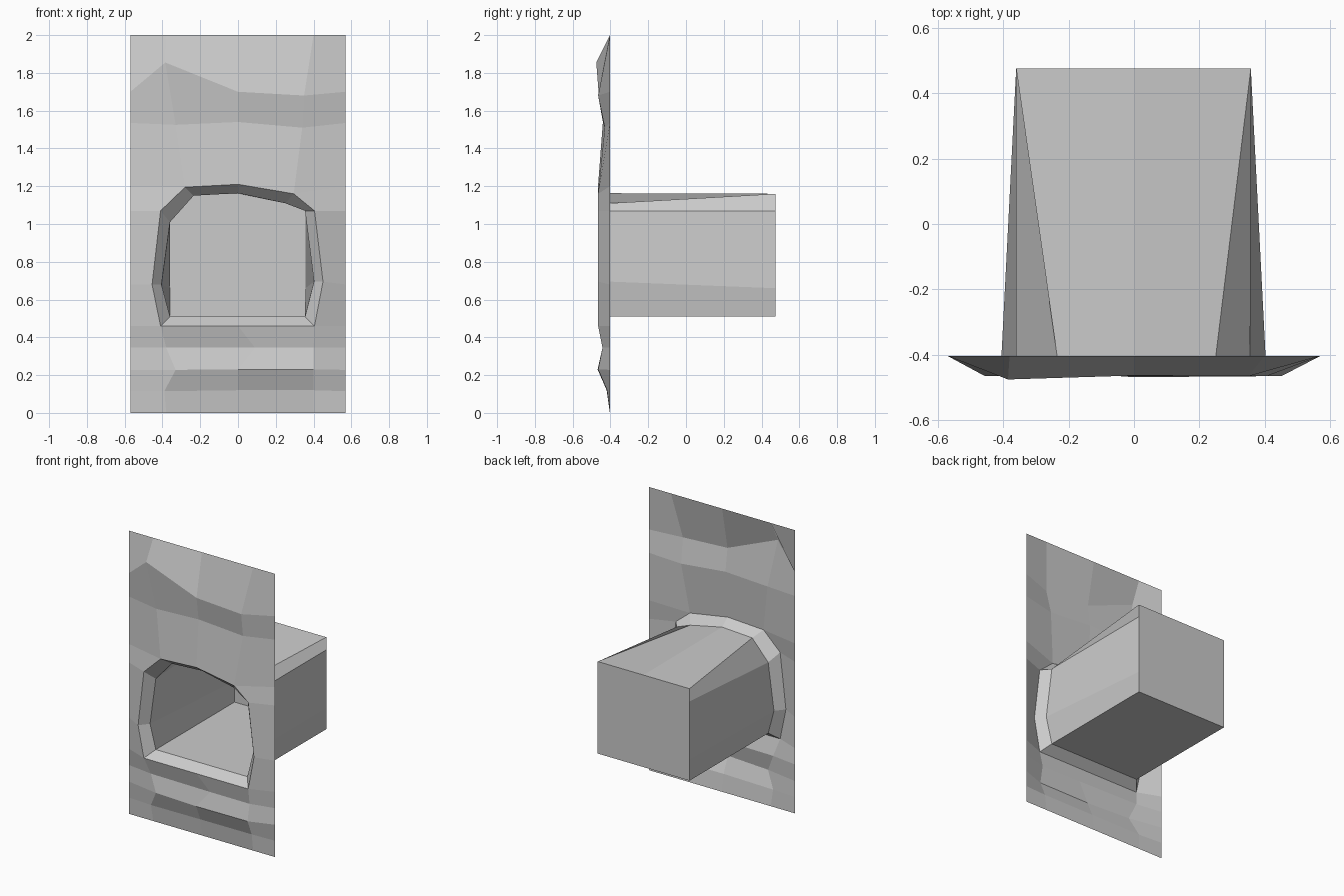
import bpy

if "Cube" in bpy.data.objects:
    bpy.data.objects.remove(bpy.data.objects["Cube"])

FRONT, EDGE, BACK, W = -0.465, -0.403, 0.475, 0.57


def build(name, strips, cap=None):
    """Make an object from pairs of point rows bridged with quads, plus an optional cap."""
    verts, faces, index = [], [], {}

    def vid(p):
        key = tuple(round(c, 4) for c in p)
        if key not in index:
            index[key] = len(verts)
            verts.append(key)
        return index[key]

    for low, up in strips:
        for i in range(len(low) - 1):
            quad = [vid(p) for p in (low[i], low[i + 1], up[i + 1], up[i])]
            quad = list(dict.fromkeys(quad))
            if len(quad) > 2:
                faces.append(quad)
    if cap:
        faces.append([vid(p) for p in cap])
    mesh = bpy.data.meshes.new(name)
    mesh.from_pydata(verts, [], faces)
    mesh.update()
    obj = bpy.data.objects.new(name, mesh)
    bpy.context.collection.objects.link(obj)
    return obj


def loop(points, y):
    return [(x, y, z) for x, z in points]


def row(z, *inner):
    """Wall row: flat border points at both sides, relief points between."""
    return [(-W, EDGE, z), *inner, (W, EDGE, z)]


# Opening outlines, clockwise from bottom left
rim = loop([(-.41, .46), (-.455, .68), (-.41, 1.07), (-.28, 1.195), (0, 1.21),
            (.295, 1.16), (.405, 1.07), (.45, .695), (.405, .46), (0, .46)], FRONT)
mouth = loop([(-.36, .51), (-.405, .68), (-.36, 1.01), (-.235, 1.15), (0, 1.163),
              (.25, 1.11), (.355, 1.07), (.402, .695), (.355, .51), (0, .51)], EDGE)
end = loop([(-.36, .51), (-.36, .66), (-.36, 1.07), (-.36, 1.16), (0, 1.16),
            (.357, 1.16), (.357, 1.07), (.357, .66), (.357, .51), (0, .51)], BACK)

# Rocky wall sheet below and above the opening
below = [
    row(0, (-.38, EDGE, 0), (0, EDGE, 0), (.4, EDGE, 0)),
    row(.115, (-.39, -.415, .115), (0, -.42, .12), (.4, -.418, .12)),
    row(.228, (-.33, -.445, .228), (0, -.468, .23), (.4, -.465, .23)),
    row(.345, (-.38, -.43, .345), (.09, -.44, .345), (.4, -.442, .345)),
    row(.46, rim[0], rim[9], rim[8]),
]
above = [
    row(1.2, rim[3], rim[4], rim[5]),
    row(1.535, (-.33, -.438, 1.525), (0, -.44, 1.54), (.34, -.43, 1.51)),
    row(1.7, (-.385, -.475, 1.855), (0, -.463, 1.7), (.35, -.465, 1.68)),
    row(2, (-.38, EDGE, 2), (0, EDGE, 2), (.4, EDGE, 2)),
]
strips = list(zip(below, below[1:])) + list(zip(above, above[1:]))

# Wall strips left and right of the opening
heights = (.46, .68, 1.07, 1.2)
for i in range(3):
    lo, hi = heights[i], heights[i + 1]
    strips.append(([(-W, EDGE, lo), rim[i]], [(-W, EDGE, hi), rim[i + 1]]))
    strips.append(([rim[8 - i], (W, EDGE, lo)], [rim[7 - i], (W, EDGE, hi)]))
build("rock_wall", strips)

# Bevelled frame around the opening
build("opening_frame", [(mouth + mouth[:1], rim + rim[:1])])

# Recess that blends from the arched mouth to a rectangular back wall
build("recess", [(end + end[:1], mouth + mouth[:1])], cap=end[::-1])
